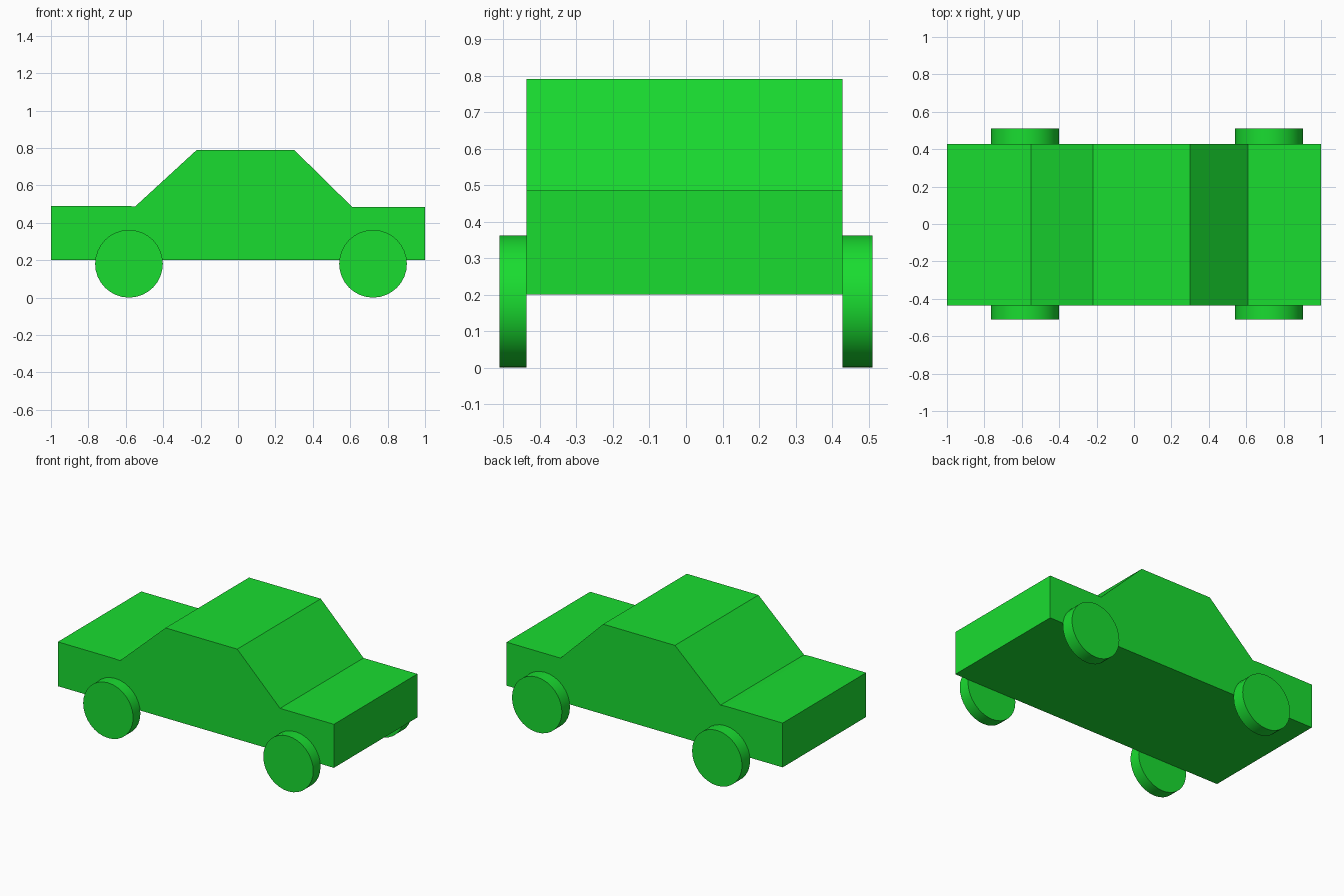
import bpy, bmesh, math

if "Cube" in bpy.data.objects:
    bpy.data.objects.remove(bpy.data.objects["Cube"])

green = bpy.data.materials.new("green_paint")
green.diffuse_color = (0.01, 0.72, 0.03, 1)
green.use_nodes = True
green.node_tree.nodes["Principled BSDF"].inputs["Base Color"].default_value = green.diffuse_color

BODY_RIGHT, BODY_LEFT = -0.436, 0.428


def extrude_profile(name, points, y0, y1):
    """Solid made from an x-z outline swept along y."""
    bm = bmesh.new()
    face = bm.faces.new([bm.verts.new((x, y0, z)) for x, z in points])
    grown = bmesh.ops.extrude_face_region(bm, geom=[face])["geom"]
    moved = [v for v in grown if isinstance(v, bmesh.types.BMVert)]
    bmesh.ops.translate(bm, verts=moved, vec=(0, y1 - y0, 0))
    bmesh.ops.recalc_face_normals(bm, faces=bm.faces[:])
    mesh = bpy.data.meshes.new(name)
    bm.to_mesh(mesh)
    bm.free()
    obj = bpy.data.objects.new(name, mesh)
    bpy.context.collection.objects.link(obj)
    mesh.materials.append(green)
    return obj


def wheel(name, x, y0, y1, radius=0.181):
    """Plain disc wheel standing on the floor."""
    bpy.ops.mesh.primitive_cylinder_add(
        vertices=32, radius=radius, depth=y1 - y0,
        location=(x, (y0 + y1) / 2, radius), rotation=(math.pi / 2, 0, 0))
    obj = bpy.context.object
    obj.name = name
    obj.data.materials.append(green)
    bpy.ops.object.shade_smooth_by_angle(angle=math.radians(30))


# Car body: trunk, cabin and hood in one side profile
extrude_profile("car_body", [
    (-1, 0.2), (1, 0.2), (1, 0.485), (0.61, 0.485), (0.30, 0.79),
    (-0.22, 0.79), (-0.55, 0.487), (-0.59, 0.49), (-1, 0.49)],
    BODY_RIGHT, BODY_LEFT)

# Wheels, flush against both sides of the body
for end, x in (("rear", -0.583), ("front", 0.722)):
    wheel(end + "_right_wheel", x, -0.511, BODY_RIGHT)
    wheel(end + "_left_wheel", x, BODY_LEFT, 0.511)
